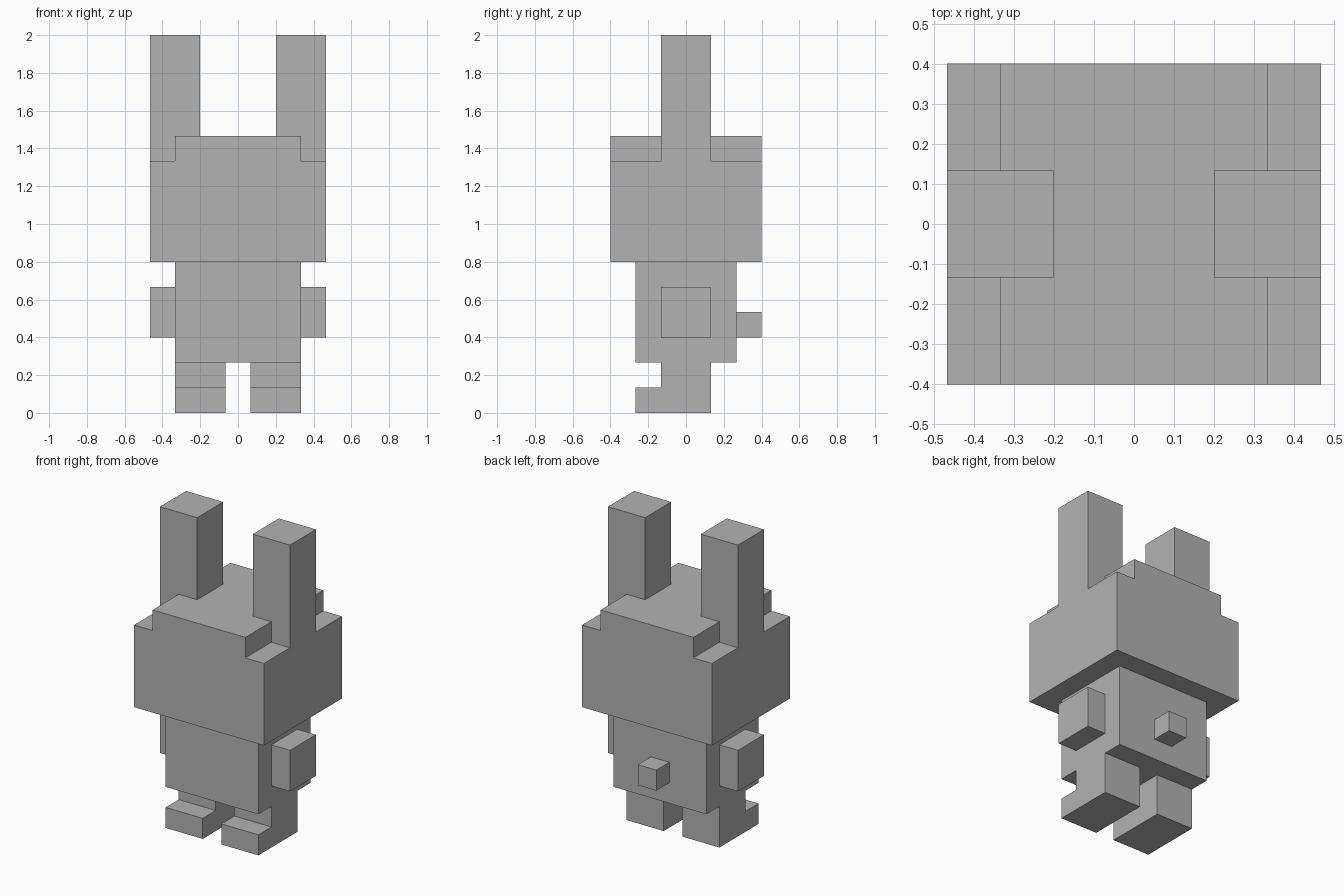
import bpy
import bmesh
from mathutils import Vector

U = 2 / 30  # one block unit

cube = bpy.data.objects.get("Cube")
if cube:
    bpy.data.objects.remove(cube, do_unlink=True)

grey = bpy.data.materials.new("plain_grey")
grey.use_nodes = True
colour = (0.45, 0.45, 0.45, 1)
grey.diffuse_color = colour
grey.node_tree.nodes["Principled BSDF"].inputs["Base Color"].default_value = colour


def prism(name, outline, start, depth):
    """Extrude a closed outline (3D points in block units) along depth."""
    bm = bmesh.new()
    verts = [bm.verts.new((Vector(p) + Vector(start)) * U) for p in outline]
    face = bm.faces.new(verts)
    ext = bmesh.ops.extrude_face_region(bm, geom=[face])
    moved = [g for g in ext["geom"] if isinstance(g, bmesh.types.BMVert)]
    bmesh.ops.translate(bm, verts=moved, vec=Vector(depth) * U)
    bmesh.ops.recalc_face_normals(bm, faces=bm.faces)
    mesh = bpy.data.meshes.new(name)
    bm.to_mesh(mesh)
    bm.free()
    mesh.materials.append(grey)
    obj = bpy.data.objects.new(name, mesh)
    bpy.context.collection.objects.link(obj)
    return obj


def box(name, x, y, z):
    base = [(x[0], y[0], 0), (x[1], y[0], 0), (x[1], y[1], 0), (x[0], y[1], 0)]
    return prism(name, base, (0, 0, z[0]), (0, 0, z[1] - z[0]))


# Head with a narrower raised crown
half = [(7, 12), (7, 20), (5, 20), (5, 22)]
head = half + [(-x, z) for x, z in reversed(half)]
prism("head", [(x, 0, z) for x, z in head], (0, -6, 0), (0, 12, 0))

# Torso and tail
box("body", (-5, 5), (-4, 4), (4, 12))
box("tail", (-1, 1), (4, 6), (6, 8))

# Paired limbs and ears
leg = [(-4, 0), (2, 0), (2, 4), (-2, 4), (-2, 2), (-4, 2)]
for side, s in (("left", 1), ("right", -1)):
    box(side + "_ear", (3 * s, 7 * s), (-2, 2), (20, 30))
    box(side + "_arm", (5 * s, 7 * s), (-2, 2), (6, 10))
    # Leg and forward foot in one profile
    prism(side + "_leg", [(0, y, z) for y, z in leg], (s, 0, 0), (4 * s, 0, 0))
